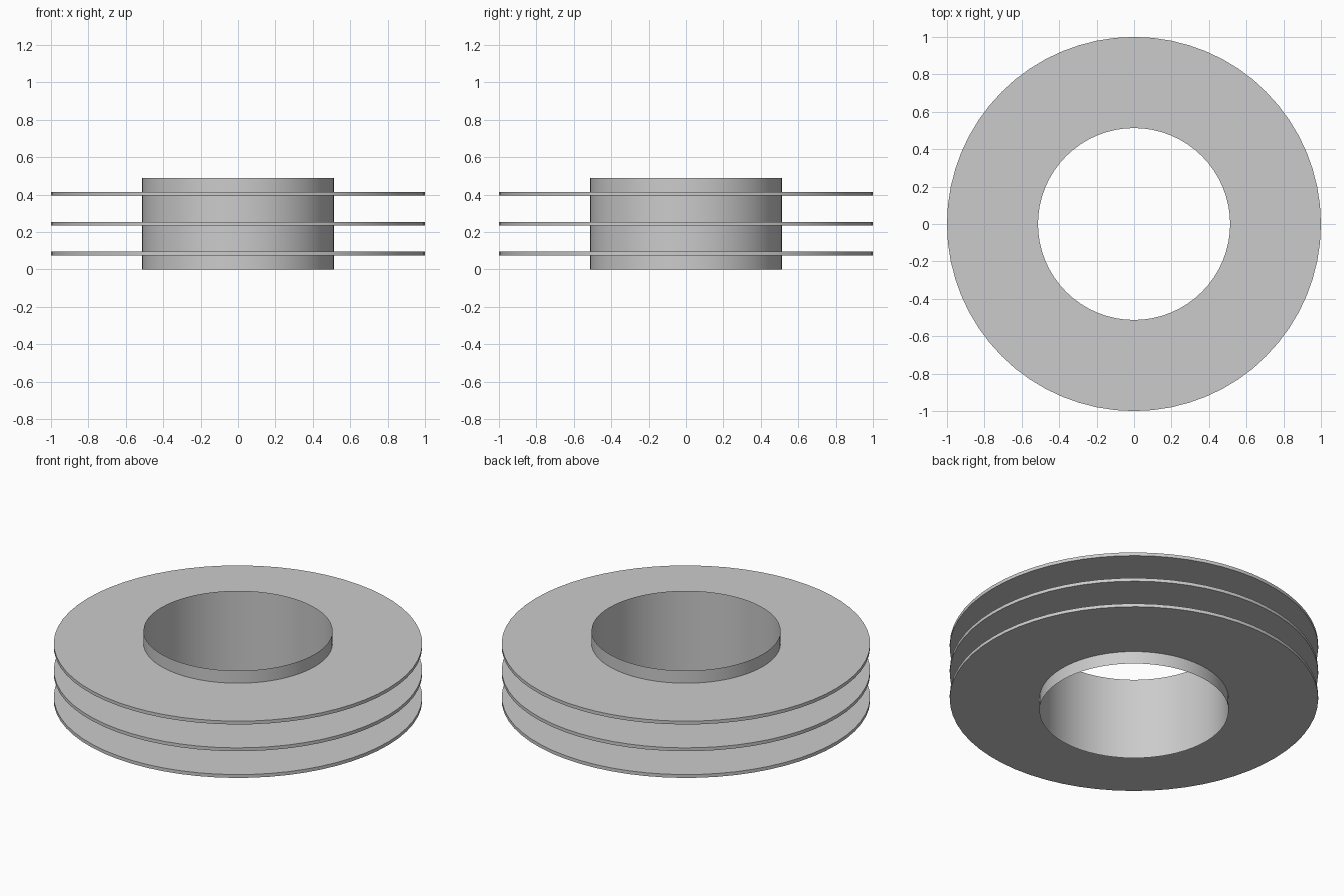
import bpy, bmesh
from math import cos, sin, tau, radians

SIDES = 64
OUTER, BORE = 1.0, 0.513
HEIGHT, THICK = 0.49, 0.02
LEVELS = (0.085, 0.245, 0.405)

if "Cube" in bpy.data.objects:
    bpy.data.objects.remove(bpy.data.objects["Cube"])

grey = bpy.data.materials.new("plain grey")
grey.use_nodes = True
colour = (0.6, 0.6, 0.6, 1)
grey.diffuse_color = colour
grey.node_tree.nodes["Principled BSDF"].inputs["Base Color"].default_value = colour


def revolve(name, profile, closed):
    """Sweep a (radius, z) profile round the z axis."""
    bm = bmesh.new()
    rings = [[bm.verts.new((r * cos(tau * i / SIDES), r * sin(tau * i / SIDES), z))
              for i in range(SIDES)] for r, z in profile]
    pairs = list(zip(rings, rings[1:]))
    if closed:
        pairs.append((rings[-1], rings[0]))
    for a, b in pairs:
        for i in range(SIDES):
            j = (i + 1) % SIDES
            bm.faces.new((a[i], a[j], b[j], b[i]))
    mesh = bpy.data.meshes.new(name)
    bm.to_mesh(mesh)
    bm.free()
    mesh.materials.append(grey)
    obj = bpy.data.objects.new(name, mesh)
    bpy.context.collection.objects.link(obj)
    bpy.ops.object.select_all(action="DESELECT")
    obj.select_set(True)
    bpy.context.view_layer.objects.active = obj
    bpy.ops.object.shade_smooth_by_angle(angle=radians(30))


# Flat ring plates
for n, z in enumerate(LEVELS, 1):
    low, high = z - THICK / 2, z + THICK / 2
    revolve(f"ring_plate_{n}",
            [(BORE, low), (OUTER, low), (OUTER, high), (BORE, high)], True)

# Thin open sleeves below, between and above the plates
starts = [0] + [z + THICK / 2 for z in LEVELS]
ends = [z - THICK / 2 for z in LEVELS] + [HEIGHT]
for n, (low, high) in enumerate(zip(starts, ends), 1):
    revolve(f"sleeve_{n}", [(BORE, low), (BORE, high)], False)
